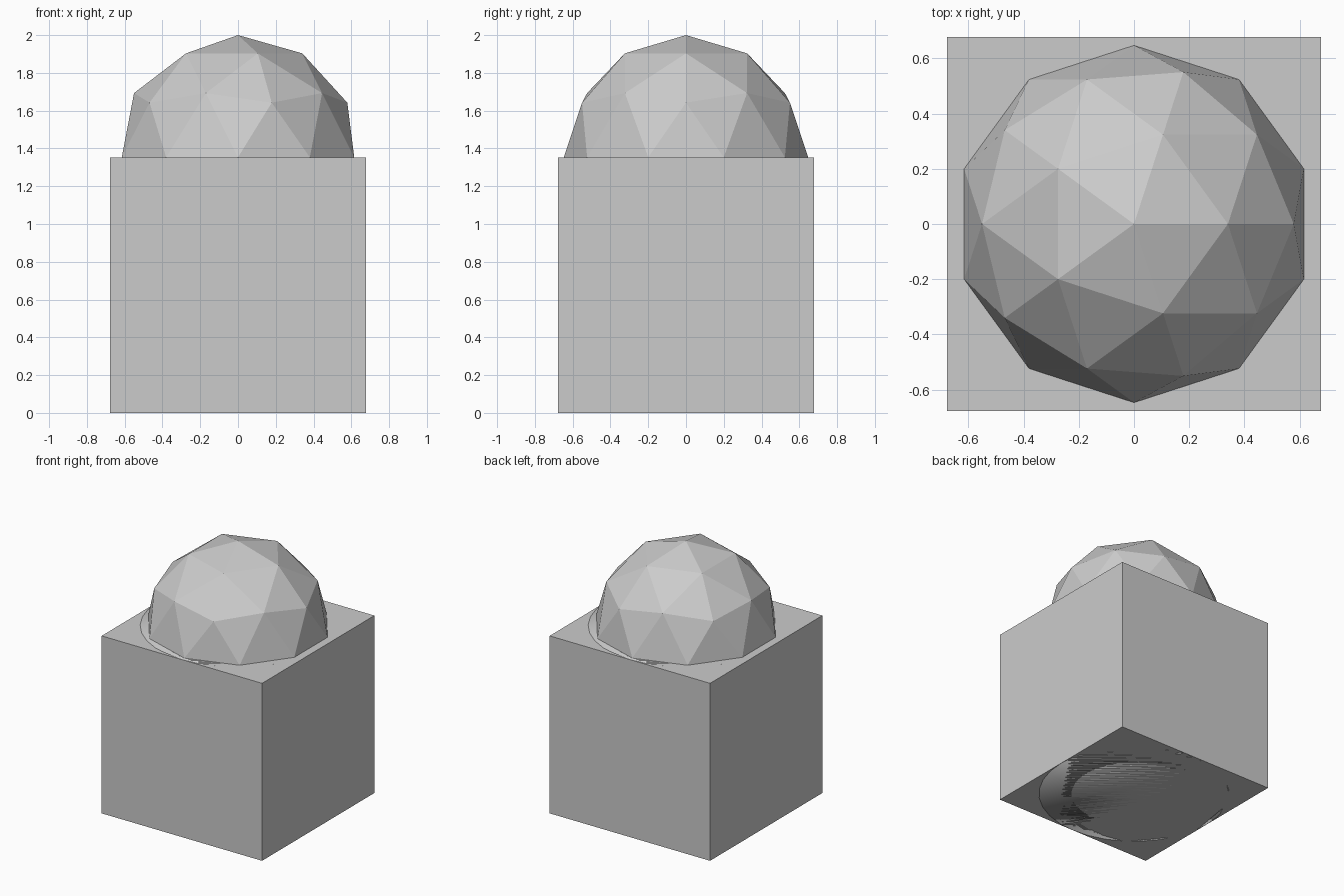
import bpy

if "Cube" in bpy.data.objects:
    bpy.data.objects.remove(bpy.data.objects["Cube"])

SIDE = 1.353           # edge length of the cube
HALF = SIDE / 2
DOME_R = 2.0 - SIDE    # the ball is centred on the cube's top face

# Cube base
bpy.ops.mesh.primitive_cube_add(size=SIDE, location=(0, 0, HALF))
bpy.context.object.name = "cube_base"

# Smooth round core, flush with the cube's top and bottom and touching its sides
bpy.ops.mesh.primitive_cylinder_add(vertices=32, radius=HALF, depth=SIDE,
                                    location=(0, 0, HALF))
bpy.context.object.name = "round_core"
bpy.ops.object.shade_smooth()

# Faceted ball, its upper half showing as a dome
bpy.ops.mesh.primitive_ico_sphere_add(subdivisions=2, radius=DOME_R,
                                      location=(0, 0, SIDE))
bpy.context.object.name = "faceted_ball"
bpy.ops.object.shade_flat()
